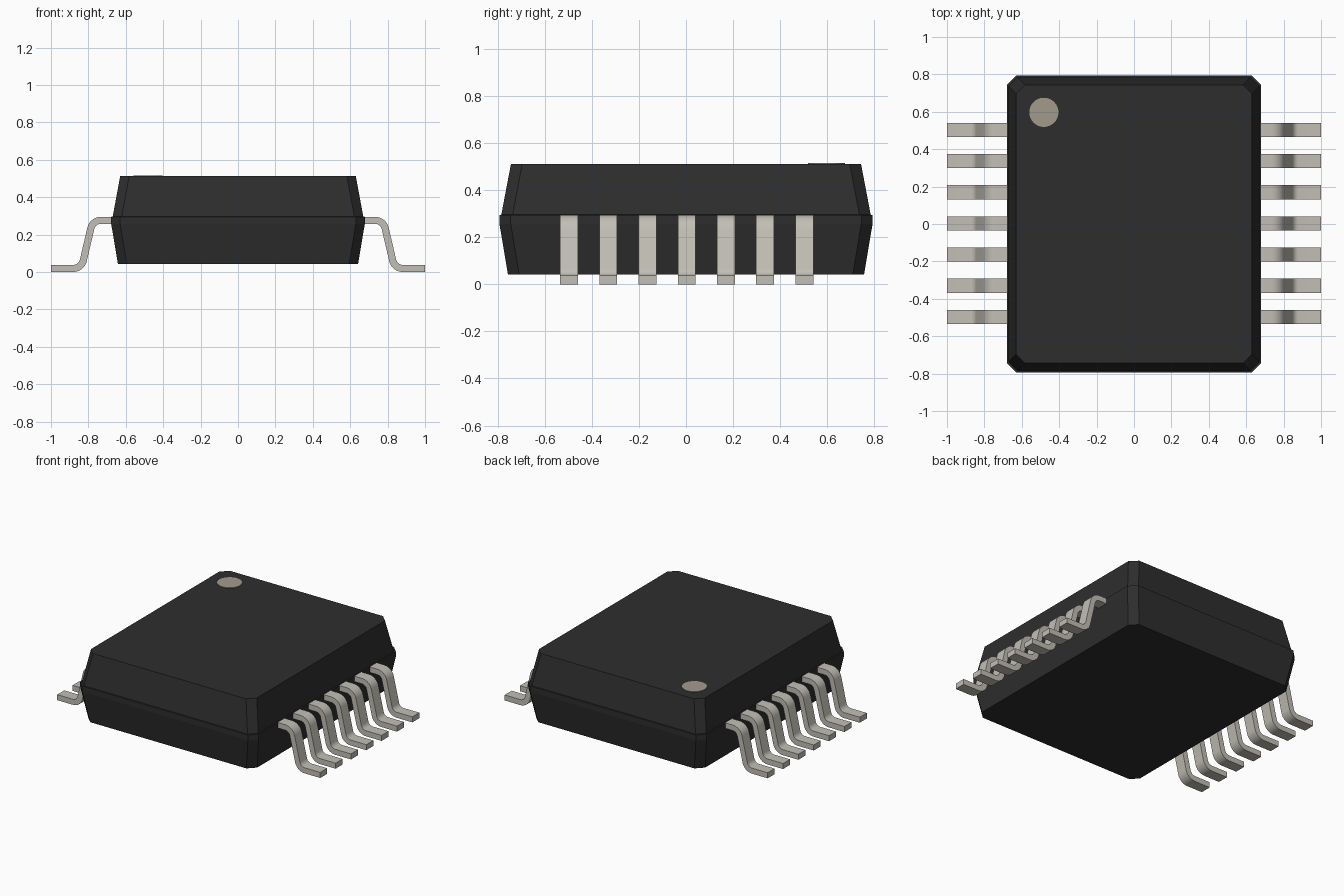
import bpy
import bmesh
import math
from mathutils import Vector

cube = bpy.data.objects.get("Cube")
if cube:
    bpy.data.objects.remove(cube, do_unlink=True)


def material(name, rgb):
    m = bpy.data.materials.new(name)
    m.use_nodes = True
    m.diffuse_color = (*rgb, 1)
    bsdf = m.node_tree.nodes["Principled BSDF"]
    bsdf.inputs["Base Color"].default_value = (*rgb, 1)
    bsdf.inputs["Roughness"].default_value = 0.6
    return m


BLACK = material("black plastic", (0.027, 0.027, 0.027))
METAL = material("tinned metal", (0.54, 0.52, 0.465))
MARK = material("mark beige", (0.36, 0.33, 0.26))


def make_object(name, bm, mat):
    bmesh.ops.recalc_face_normals(bm, faces=bm.faces)
    me = bpy.data.meshes.new(name)
    bm.to_mesh(me)
    bm.free()
    me.materials.append(mat)
    ob = bpy.data.objects.new(name, me)
    bpy.context.collection.objects.link(ob)
    return ob


def octagon(bm, hx, hy, z, c=0.048):
    """Rectangle ring with cut corners."""
    pts = [(hx, hy - c), (hx - c, hy), (c - hx, hy), (-hx, hy - c),
           (-hx, c - hy), (c - hx, -hy), (hx - c, -hy), (hx, c - hy)]
    return [bm.verts.new((x, y, z)) for x, y in pts]


# Body: tapered lower half, seam band, slightly inset tapered upper half
bm = bmesh.new()
levels = [(0.642, 0.757, 0.042), (0.678, 0.793, 0.257), (0.678, 0.793, 0.295),
          (0.67, 0.785, 0.296), (0.63, 0.744, 0.512)]
rings = [octagon(bm, *lv) for lv in levels]
for a, b in zip(rings, rings[1:]):
    for i in range(8):
        j = (i + 1) % 8
        bm.faces.new((a[i], a[j], b[j], b[i]))
bm.faces.new(rings[0])
bm.faces.new(rings[-1])
make_object("body", bm, BLACK)

# Pin one mark: thin disc on the top face
bm = bmesh.new()
bmesh.ops.create_cone(bm, cap_ends=True, segments=40, radius1=0.078,
                      radius2=0.078, depth=0.006)
bmesh.ops.translate(bm, verts=bm.verts, vec=(-0.482, 0.597, 0.512))
make_object("pin_one_mark", bm, MARK)

# Lead profile: S-bend centre line with rounded corners, offset both ways
HALF_T, HALF_W, BEND_R = 0.019, 0.038, 0.055
corners = [Vector(p) for p in ((0.62, 0.276), (0.777, 0.276), (0.837, 0.019), (1.0, 0.019))]


def direction(angle):
    return Vector((math.cos(angle), math.sin(angle)))


def lead_sections(steps=8):
    """List of (point, heading angle) along the rounded centre line."""
    out = [(corners[0], 0.0)]
    for p, q, r in zip(corners, corners[1:], corners[2:]):
        d0, d1 = (q - p).normalized(), (r - q).normalized()
        a0, a1 = math.atan2(d0.y, d0.x), math.atan2(d1.y, d1.x)
        turn = a1 - a0
        start = q - d0 * BEND_R * math.tan(abs(turn) / 2)
        side = math.copysign(BEND_R, turn)
        centre = start + Vector((-d0.y, d0.x)) * side
        for i in range(steps + 1):
            a = a0 + turn * i / steps
            h = direction(a)
            out.append((centre - Vector((-h.y, h.x)) * side, a))
    out.append((corners[-1], 0.0))
    return out


SECTIONS = lead_sections()


def add_lead(name, side, y):
    bm = bmesh.new()
    loops = []
    for p, a in SECTIONS:
        h = direction(a)
        n = Vector((-h.y, h.x)) * HALF_T
        loops.append([bm.verts.new((side * q.x, y + w, q.y))
                      for q, w in ((p + n, -HALF_W), (p + n, HALF_W),
                                   (p - n, HALF_W), (p - n, -HALF_W))])
    for s, t in zip(loops, loops[1:]):
        for i in range(4):
            j = (i + 1) % 4
            bm.faces.new((s[i], s[j], t[j], t[i]))
    bm.faces.new(loops[0])
    bm.faces.new(loops[-1])
    return make_object(name, bm, METAL)


# Seven leads along each side
leads = []
for label, side in (("left", 1), ("right", -1)):
    for k in range(7):
        leads.append(add_lead(f"{label}_lead_{k + 1}", side, 0.003 + (k - 3) / 6))

bpy.ops.object.select_all(action='DESELECT')
for ob in leads:
    ob.select_set(True)
bpy.context.view_layer.objects.active = leads[0]
bpy.ops.object.shade_smooth_by_angle(angle=math.radians(30))
